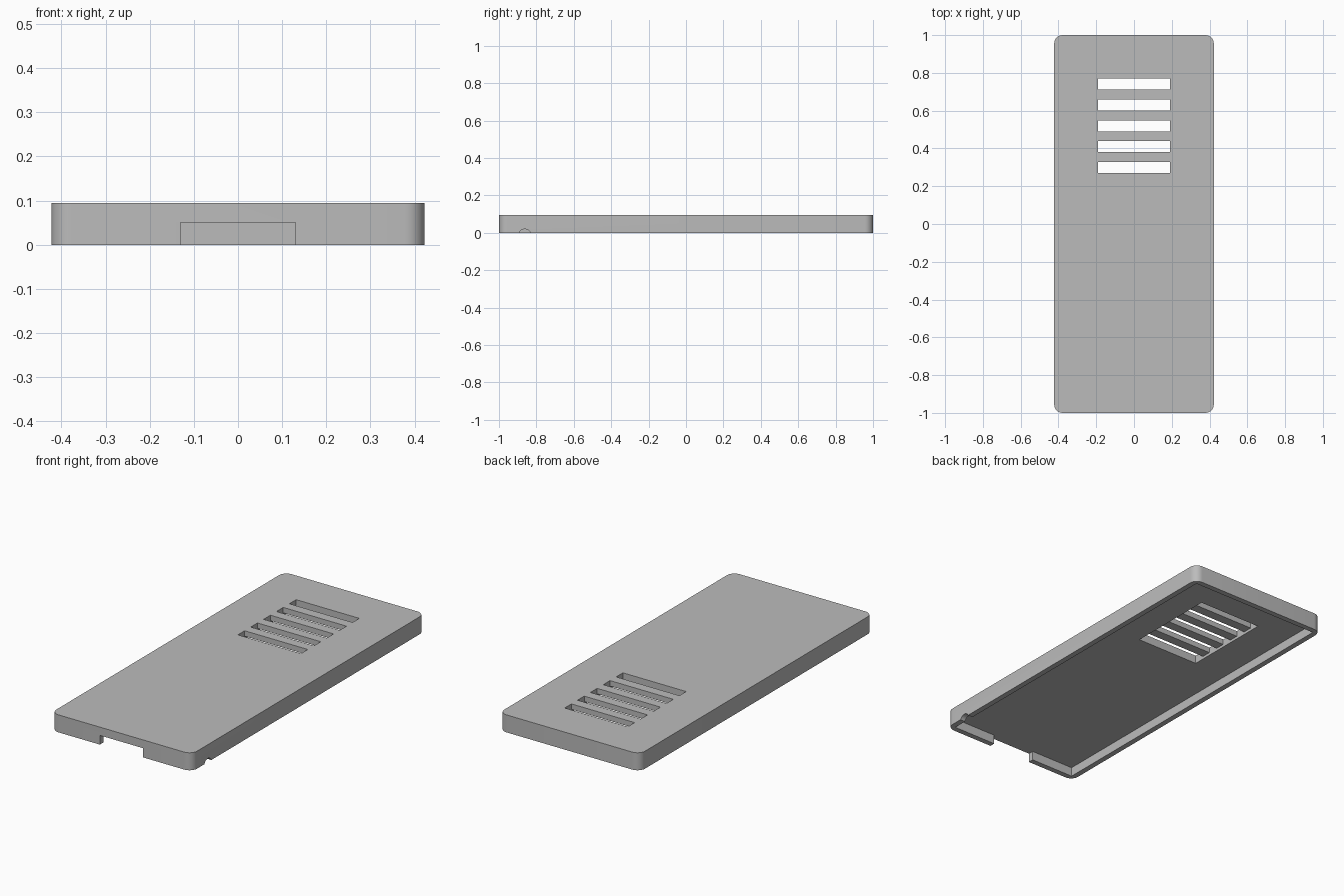
import bpy
import bmesh
from math import pi, radians
from mathutils import Matrix, Vector

if "Cube" in bpy.data.objects:
    bpy.data.objects.remove(bpy.data.objects["Cube"], do_unlink=True)

HALF_W, HALF_L, HEIGHT = 0.4225, 1.0, 0.095
WALL, CEILING, CORNER = 0.03, 0.05, 0.045
VENT_X, VENT_FRONT, VENT_BACK = 0.19, 0.27, 0.77
SLOTS, SLOT_W, BAR_DEPTH = 5, 0.058, 0.03

grey = bpy.data.materials.new("plain_grey")
grey.use_nodes = True
colour = (0.5, 0.5, 0.5, 1)
grey.diffuse_color = colour
grey.node_tree.nodes["Principled BSDF"].inputs["Base Color"].default_value = colour


def finish(name, bm):
    mesh = bpy.data.meshes.new(name)
    bm.to_mesh(mesh)
    bm.free()
    mesh.materials.append(grey)
    obj = bpy.data.objects.new(name, mesh)
    bpy.context.collection.objects.link(obj)
    return obj


def box(name, low, high, corner=0):
    """Box between two corners, with optional rounded upright edges."""
    low, high = Vector(low), Vector(high)
    bm = bmesh.new()
    size = Matrix.Diagonal((*(high - low), 1))
    bmesh.ops.create_cube(bm, size=1, matrix=Matrix.Translation((low + high) / 2) @ size)
    if corner:
        upright = [e for e in bm.edges
                   if abs(e.verts[0].co.z - e.verts[1].co.z) > 0.01]
        bmesh.ops.bevel(bm, geom=upright, offset=corner, segments=8,
                        profile=0.5, affect='EDGES')
    return finish(name, bm)


def cut(target, cutter):
    """Subtract a cutter and discard it."""
    mod = target.modifiers.new("cut", 'BOOLEAN')
    mod.operation, mod.solver, mod.object = 'DIFFERENCE', 'EXACT', cutter
    cutter.hide_render = True
    bpy.context.view_layer.objects.active = target
    bpy.ops.object.modifier_apply(modifier=mod.name)
    bpy.data.objects.remove(cutter, do_unlink=True)


# Cover shell, open underneath
shell = box("cover_shell", (-HALF_W, -HALF_L, 0), (HALF_W, HALF_L, HEIGHT), CORNER)
cut(shell, box("cavity", (WALL - HALF_W, WALL - HALF_L, -0.1),
               (HALF_W - WALL, HALF_L - WALL, CEILING)))

# Wide notch in the front wall
cut(shell, box("front_notch", (-0.13, -1.1, -0.1), (0.13, -0.95, CEILING)))

# Small round notch near the front of one side wall
bm = bmesh.new()
place = Matrix.Translation((HALF_W, -0.862, -0.0125)) @ Matrix.Rotation(pi / 2, 4, 'Y')
bmesh.ops.create_cone(bm, cap_ends=True, segments=32, radius1=0.0325,
                      radius2=0.0325, depth=0.12, matrix=place)
cut(shell, finish("side_notch", bm))

# Vent opening
cut(shell, box("vent_opening", (-VENT_X, VENT_FRONT, -0.1), (VENT_X, VENT_BACK, 0.2)))

# Bars that divide the opening into slots
pitch = (VENT_BACK - VENT_FRONT - SLOT_W) / (SLOTS - 1)
for i in range(SLOTS - 1):
    y = VENT_FRONT + i * pitch
    box(f"vent_bar_{i + 1}", (-VENT_X, y + SLOT_W, HEIGHT - BAR_DEPTH),
        (VENT_X, y + pitch, HEIGHT))

# Smooth the rounded corners, keep the edges crisp
bpy.ops.object.select_all(action='DESELECT')
shell.select_set(True)
bpy.context.view_layer.objects.active = shell
bpy.ops.object.shade_smooth_by_angle(angle=radians(30))
